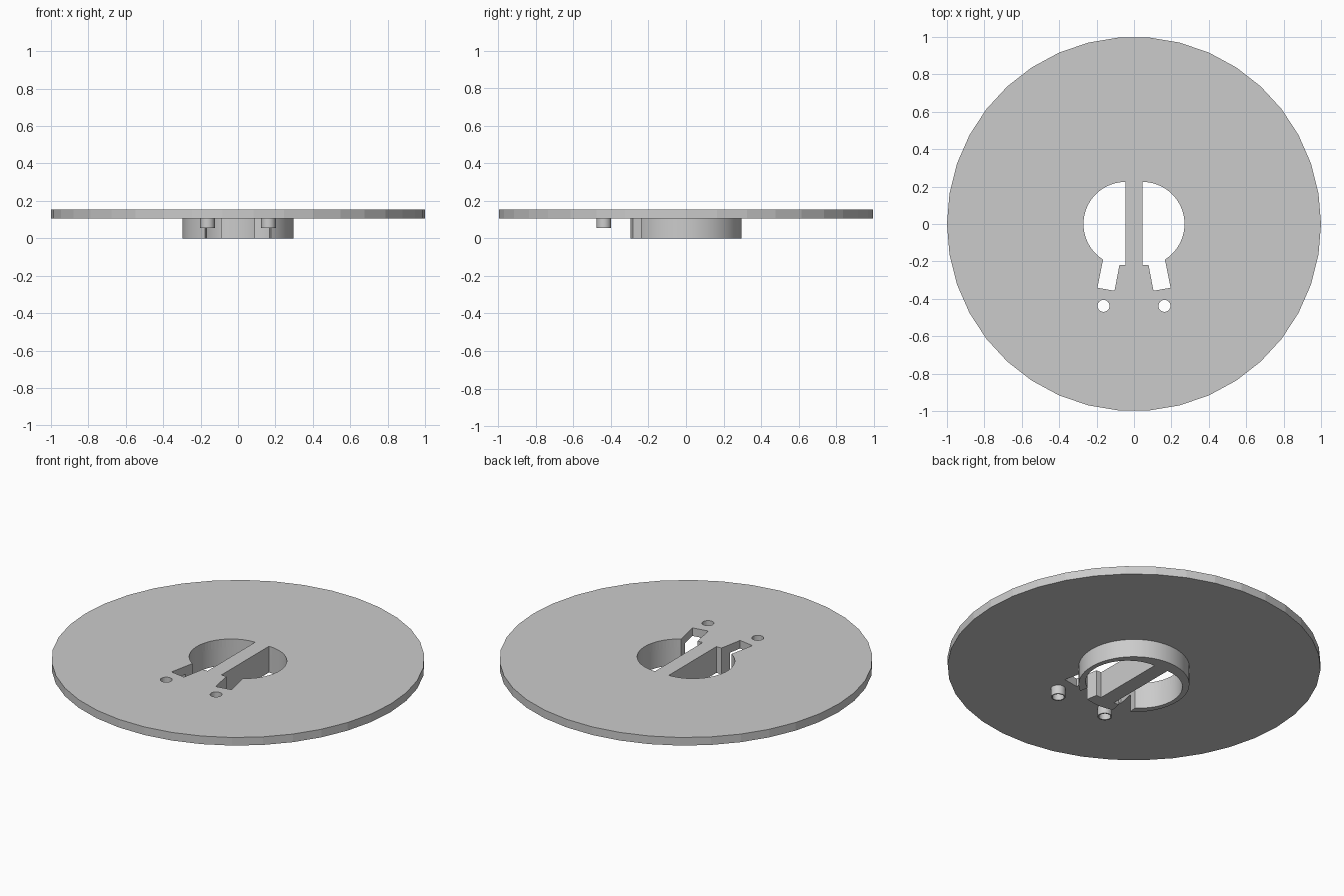
import bpy
import bmesh
from math import cos, sin, radians, pi

cube = bpy.data.objects.get("Cube")
if cube:
    bpy.data.objects.remove(cube, do_unlink=True)

grey = bpy.data.materials.new("plain grey")
grey.use_nodes = True
colour = (0.6, 0.6, 0.6, 1)
grey.diffuse_color = colour
grey.node_tree.nodes["Principled BSDF"].inputs["Base Color"].default_value = colour

PLATE_BOTTOM, PLATE_TOP = 0.107, 0.155
PIN_X, PIN_Y = 0.163, -0.438


def circle(radius, sides, x=0, y=0):
    return [(x + radius * cos(2 * pi * i / sides), y + radius * sin(2 * pi * i / sides))
            for i in range(sides)]


def prism(name, outline, bottom, top):
    """Extrude a flat outline between two heights."""
    bm = bmesh.new()
    face = bm.faces.new([bm.verts.new((x, y, bottom)) for x, y in outline])
    grown = bmesh.ops.extrude_face_region(bm, geom=[face])["geom"]
    verts = [g for g in grown if isinstance(g, bmesh.types.BMVert)]
    bmesh.ops.translate(bm, verts=verts, vec=(0, 0, top - bottom))
    bmesh.ops.recalc_face_normals(bm, faces=bm.faces)
    mesh = bpy.data.meshes.new(name)
    bm.to_mesh(mesh)
    bm.free()
    mesh.materials.append(grey)
    obj = bpy.data.objects.new(name, mesh)
    bpy.context.collection.objects.link(obj)
    return obj


def cut(obj, outlines):
    """Cut each outline straight through the part."""
    for outline in outlines:
        cutter = prism("cutter", outline, -0.1, 0.3)
        cutter.hide_render = True
        mod = obj.modifiers.new("cut", "BOOLEAN")
        mod.operation = "DIFFERENCE"
        mod.solver = "EXACT"
        mod.object = cutter
        bpy.context.view_layer.objects.active = obj
        bpy.ops.object.modifier_apply(modifier=mod.name)
        bpy.data.objects.remove(cutter, do_unlink=True)


def smooth(obj):
    bpy.ops.object.select_all(action="DESELECT")
    obj.select_set(True)
    bpy.context.view_layer.objects.active = obj
    bpy.ops.object.shade_smooth_by_angle(angle=radians(20))


# Half-round opening with a splayed leg slot, mirrored about the centre bar
STEPS = 28
opening = []
for i in range(STEPS + 1):
    a = radians(90 + 147.7 * i / STEPS)
    opening.append((-0.045 + 0.225 * cos(a), 0.225 * sin(a)))
opening += [(-0.196, -0.341), (-0.104, -0.357), (-0.078, -0.22), (-0.045, -0.22)]
openings = [opening, [(-x, y) for x, y in reversed(opening)]]
pin_holes = [circle(0.032, 24, side * PIN_X, PIN_Y) for side in (-1, 1)]

# Round plate
plate = prism("round_plate", circle(1, 38), PLATE_BOTTOM, PLATE_TOP)
cut(plate, openings + pin_holes)

# Hub ring with its centre bar, under the plate
hub = prism("hub_ring", circle(0.297, 64), 0, PLATE_BOTTOM)
cut(hub, openings)
smooth(hub)

# Hollow pins under the plate
for name, side, hole in zip(("right_pin", "left_pin"), (-1, 1), pin_holes):
    pin = prism(name, circle(0.039, 24, side * PIN_X, PIN_Y), 0.054, PLATE_BOTTOM)
    cut(pin, [hole])
    smooth(pin)
